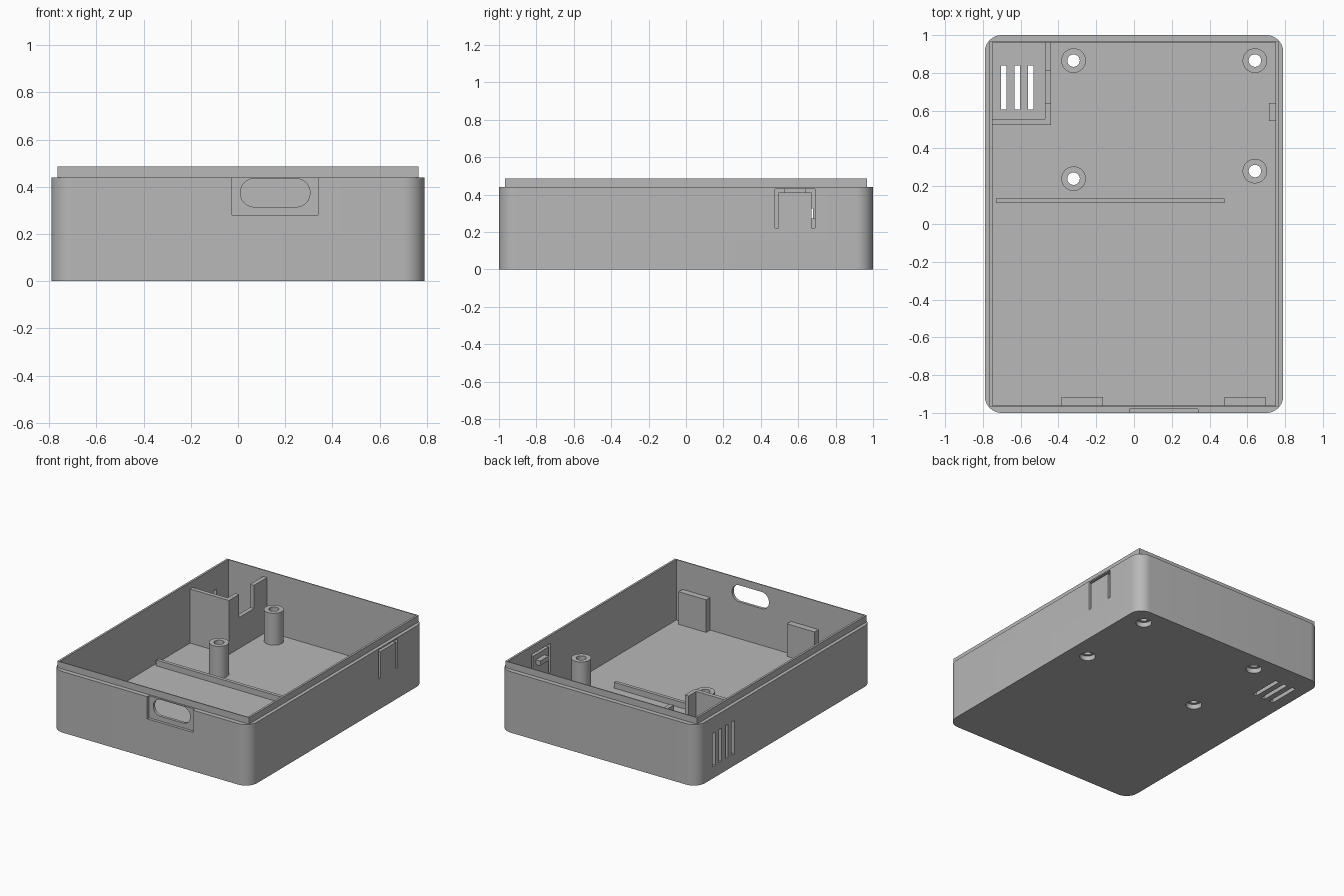
import bpy, bmesh, math
from mathutils import Matrix

cube = bpy.data.objects.get("Cube")
if cube:
    bpy.data.objects.remove(cube, do_unlink=True)

grey = bpy.data.materials.new("matte_grey")
grey.use_nodes = True
COLOUR = (0.48, 0.48, 0.48, 1)
grey.diffuse_color = COLOUR
grey.node_tree.nodes["Principled BSDF"].inputs["Base Color"].default_value = COLOUR

WALL_X, WALL_Y, FLOOR, RIM, LIP_TOP = 0.75, 0.96, 0.05, 0.44, 0.487


def finish(name, bm):
    bmesh.ops.recalc_face_normals(bm, faces=bm.faces)
    mesh = bpy.data.meshes.new(name)
    bm.to_mesh(mesh)
    bm.free()
    obj = bpy.data.objects.new(name, mesh)
    bpy.context.scene.collection.objects.link(obj)
    mesh.materials.append(grey)
    return obj


def prism(name, points, z0, z1, matrix=Matrix()):
    """Extrude an outline from z0 to z1, then transform it."""
    bm = bmesh.new()
    face = bm.faces.new([bm.verts.new((x, y, z0)) for x, y in points])
    grown = bmesh.ops.extrude_face_region(bm, geom=[face])["geom"]
    tops = [v for v in grown if isinstance(v, bmesh.types.BMVert)]
    bmesh.ops.translate(bm, verts=tops, vec=(0, 0, z1 - z0))
    bm.transform(matrix)
    return finish(name, bm)


def box(name, x, y, z):
    return prism(name, [(x[0], y[0]), (x[1], y[0]), (x[1], y[1]), (x[0], y[1])], *z)


def rounded(x, y, r, steps=12):
    """Outline of a rectangle with rounded corners."""
    corners = [(x[1] - r, y[1] - r), (x[0] + r, y[1] - r),
               (x[0] + r, y[0] + r), (x[1] - r, y[0] + r)]
    return [(cx + r * math.cos(a), cy + r * math.sin(a))
            for q, (cx, cy) in enumerate(corners)
            for a in [(q + i / steps) * math.pi / 2 for i in range(steps + 1)]]


def circle(x, y, r, n=40):
    return [(x + r * math.cos(math.tau * i / n), y + r * math.sin(math.tau * i / n))
            for i in range(n)]


def combine(target, tool, operation="DIFFERENCE"):
    mod = target.modifiers.new("cut", "BOOLEAN")
    mod.operation, mod.solver, mod.object = operation, "EXACT", tool
    bpy.context.view_layer.objects.active = target
    bpy.ops.object.modifier_apply(modifier=mod.name)
    bpy.data.objects.remove(tool, do_unlink=True)


# Open tray with a stepped lip
shell = prism("case_shell", rounded((-0.79, 0.79), (-1, 1), 0.09), 0, RIM)
combine(shell, box("lip", (-0.765, 0.765), (-0.967, 0.967), (RIM - 0.1, LIP_TOP)), "UNION")
combine(shell, box("cavity", (-WALL_X, WALL_X), (-WALL_Y, WALL_Y), (FLOOR, 1)))

# Port recess and port opening in the front wall
combine(shell, box("port_recess", (-0.025, 0.34), (-1.1, -0.98), (0.28, RIM)))
upright = Matrix.Rotation(math.pi / 2, 4, "X")
combine(shell, prism("port_opening", rounded((0.01, 0.305), (0.315, 0.435), 0.0595),
                     0.9, 1.1, upright))

# Vents in the floor and side wall of the sensor corner
for i in range(3):
    x = -0.69 + 0.072 * i
    combine(shell, box("floor_vent", (x - 0.015, x + 0.015), (0.605, 0.84), (-0.1, 0.1)))
for i in range(4):
    y = 0.593 + 0.072 * i
    combine(shell, box("side_vent", (-0.9, -0.7), (y - 0.015, y + 0.015), (0.085, 0.325)))

# Slit around the flexible button in the left wall
slit = [(0.475, 0.22), (0.495, 0.22), (0.495, 0.412), (0.67, 0.412),
        (0.67, 0.22), (0.69, 0.22), (0.69, 0.43), (0.475, 0.43)]
facing_x = Matrix(((0, 0, 1, 0), (1, 0, 0, 0), (0, 1, 0, 0), (0, 0, 0, 1)))
combine(shell, prism("button_slit", slit, 0.7, 0.9, facing_x))
button_nub = box("button_nub", (0.715, WALL_X), (0.545, 0.64), (0.34, 0.375))

# Hollow screw posts with countersunk holes under the floor
posts = []
for x, y in [(-0.32, 0.24), (0.64, 0.28), (-0.32, 0.865), (0.64, 0.865)]:
    combine(shell, prism("screw_hole", circle(x, y, 0.033), -0.1, 0.1))
    combine(shell, prism("screw_head", circle(x, y, 0.053), -0.1, 0.035))
    post = prism("screw_post", circle(x, y, 0.065), FLOOR, 0.28)
    combine(post, prism("post_bore", circle(x, y, 0.033), 0, 0.5))
    posts.append(post)

# L-shaped partition around the sensor corner, notched for cables
partition = prism("sensor_partition",
                  [(-WALL_X, 0.525), (-0.44, 0.525), (-0.44, WALL_Y),
                   (-0.47, WALL_Y), (-0.47, 0.555), (-WALL_X, 0.555)], FLOOR, RIM)
combine(partition, box("cable_notch", (-0.5, -0.4), (0.64, 0.81), (0.273, 1)))

# Floor rail and front support blocks
rail = box("floor_rail", (-0.73, 0.48), (0.11, 0.135), (FLOOR, 0.092))
for x in (-0.385, 0.48):
    box("support_block", (x, x + 0.22), (-WALL_Y, -0.915), (FLOOR, 0.285))

# Smooth the curved walls only
bpy.ops.object.select_all(action="DESELECT")
for obj in [shell] + posts:
    obj.select_set(True)
bpy.context.view_layer.objects.active = shell
bpy.ops.object.shade_smooth_by_angle(angle=math.radians(30))
